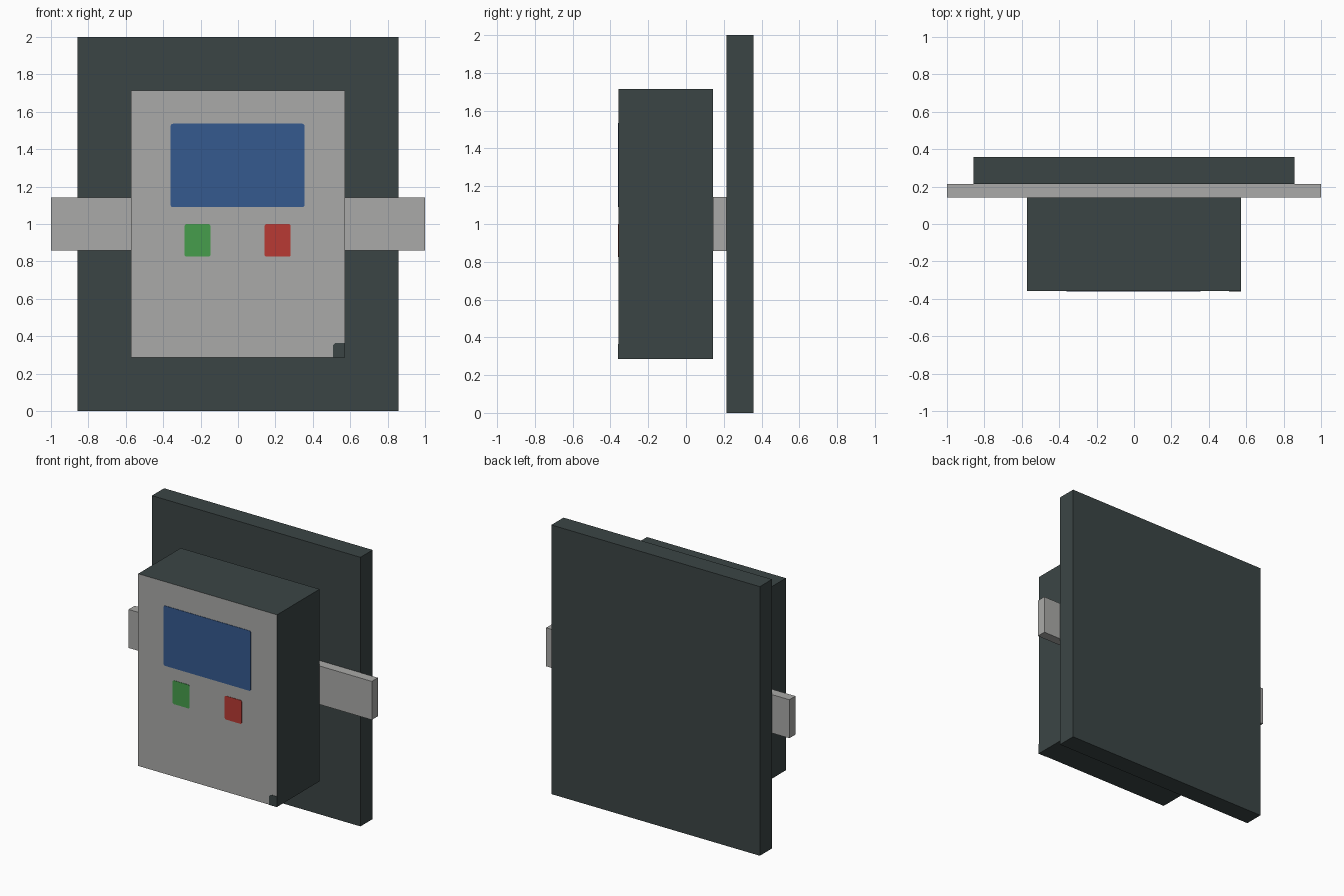
import bpy
import bmesh
import math

if "Cube" in bpy.data.objects:
    bpy.data.objects.remove(bpy.data.objects["Cube"], do_unlink=True)


def make_material(name, rgb):
    mat = bpy.data.materials.new(name)
    mat.use_nodes = True
    mat.diffuse_color = (*rgb, 1)
    mat.node_tree.nodes["Principled BSDF"].inputs["Base Color"].default_value = (*rgb, 1)
    return mat


dark = make_material("dark slate", (0.044, 0.060, 0.060))
grey = make_material("light grey", (0.402, 0.402, 0.392))
blue = make_material("screen blue", (0.036, 0.102, 0.275))
green = make_material("button green", (0.061, 0.337, 0.072))
red = make_material("button red", (0.485, 0.042, 0.033))


def finish(name, bm, mats):
    bmesh.ops.recalc_face_normals(bm, faces=bm.faces)
    mesh = bpy.data.meshes.new(name)
    bm.to_mesh(mesh)
    bm.free()
    for mat in mats:
        mesh.materials.append(mat)
    obj = bpy.data.objects.new(name, mesh)
    bpy.context.collection.objects.link(obj)
    return obj


def box(name, lo, hi, *mats):
    """Axis-aligned box; a second material goes on its front face."""
    bm = bmesh.new()
    bmesh.ops.create_cube(bm, size=1)
    for v in bm.verts:
        v.co = [(a + b) / 2 + c * (b - a) for a, b, c in zip(lo, hi, v.co)]
    bm.normal_update()
    if len(mats) > 1:
        for f in bm.faces:
            f.material_index = int(f.normal.y < -0.5)
    return finish(name, bm, mats)


FRONT = -0.357


def plate(name, x0, x1, z0, z1, mat, radii=(0.012,) * 4, depth=0.003):
    """Thin plate on the front; radii run from top right anticlockwise."""
    bm = bmesh.new()
    corners = [(x1, z1, -1, -1), (x0, z1, 1, -1), (x0, z0, 1, 1), (x1, z0, -1, 1)]
    verts = []
    for i, ((x, z, sx, sz), r) in enumerate(zip(corners, radii)):
        for k in range(5 if r else 1):
            a = math.radians(90 * i + 22.5 * k)
            verts.append(bm.verts.new((x + r * (sx + math.cos(a)), FRONT,
                                       z + r * (sz + math.sin(a)))))
    face = bm.faces.new(verts)
    out = bmesh.ops.extrude_face_region(bm, geom=[face])
    moved = [g for g in out["geom"] if isinstance(g, bmesh.types.BMVert)]
    bmesh.ops.translate(bm, verts=moved, vec=(0, -depth, 0))
    return finish(name, bm, [mat])


# Backing panel, mounting rail and control box
box("back_panel", (-0.857, 0.214, 0), (0.857, 0.357, 2), dark)
box("mounting_rail", (-1, 0.143, 0.857), (1, 0.214, 1.143), grey)
box("control_box", (-0.571, FRONT, 0.286), (0.571, 0.143, 1.714), dark, grey)

# Screen, buttons and corner mark
plate("screen", -0.36, 0.356, 1.09, 1.536, blue)
plate("green_button", -0.286, -0.147, 0.825, 1.0, green)
plate("red_button", 0.142, 0.282, 0.825, 1.0, red)
plate("corner_mark", 0.507, 0.571, 0.286, 0.364, dark, (0, 0.02, 0, 0))
